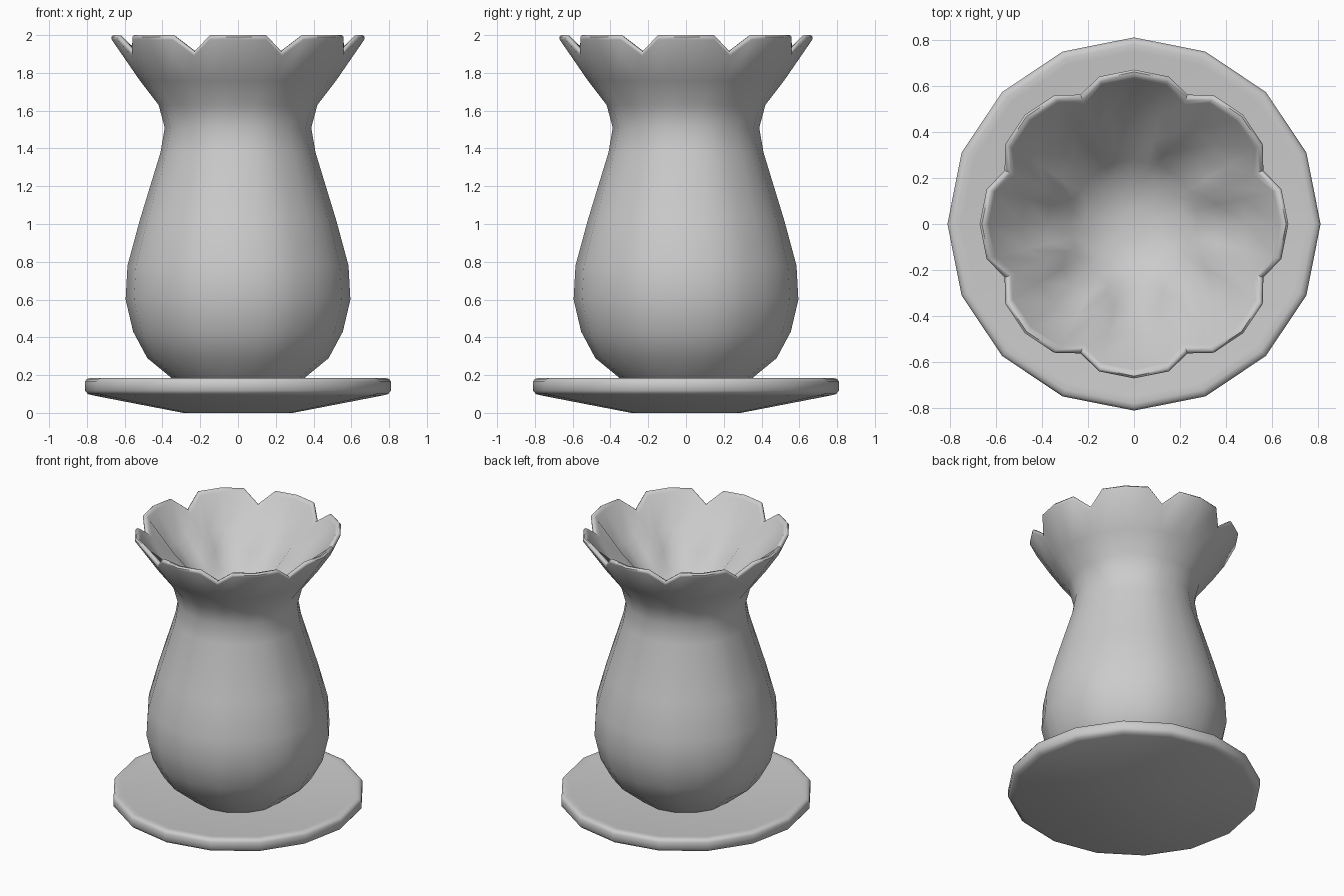
import bpy, bmesh, math
from math import sin, cos, radians

if "Cube" in bpy.data.objects:
    bpy.data.objects.remove(bpy.data.objects["Cube"])


def lathe(name, rows, columns, point, smooth=50):
    """Skin rings of points together; the first and last rows are capped."""
    bm = bmesh.new()
    rings = [[bm.verts.new(point(row, c)) for c in columns] for row in rows]
    n = len(columns)
    for a, b in zip(rings, rings[1:]):
        for i in range(n):
            j = (i + 1) % n
            bm.faces.new((a[i], a[j], b[j], b[i]))
    bm.faces.new(rings[0][::-1])
    bm.faces.new(rings[-1])
    bmesh.ops.recalc_face_normals(bm, faces=bm.faces)
    mesh = bpy.data.meshes.new(name)
    bm.to_mesh(mesh)
    bm.free()
    ob = bpy.data.objects.new(name, mesh)
    bpy.context.collection.objects.link(ob)
    bpy.ops.object.select_all(action='DESELECT')
    ob.select_set(True)
    bpy.context.view_layer.objects.active = ob
    bpy.ops.object.shade_smooth_by_angle(angle=radians(smooth))
    return ob


# Saucer: 16-sided shallow dish with a rounded rim
def saucer_point(row, deg):
    r, z = row
    return r * cos(radians(deg)), r * sin(radians(deg)), z


saucer_rows = [(0.29, 0), (0.77, 0.093), (0.795, 0.1), (0.81, 0.118), (0.81, 0.165),
               (0.8, 0.18), (0.78, 0.185), (0.75, 0.182), (0.28, 0.145)]
lathe("saucer", saucer_rows, [i * 22.5 for i in range(16)], saucer_point)


# Vase: 16-sided body opening into eight petals
# Each row: radius, height, how far the notch pulls in, how far it pulls down
vase_rows = [
    (0.29, 0.13, 0, 0), (0.34, 0.175, 0, 0), (0.48, 0.29, 0, 0), (0.555, 0.43, 0, 0),
    (0.595, 0.60, 0, 0), (0.585, 0.78, 0, 0), (0.52, 1.02, 0, 0), (0.41, 1.38, 0, 0),
    (0.388, 1.51, 0, 0), (0.42, 1.63, 0, 0), (0.52, 1.76, 0, 0),
    # petal lip
    (0.668, 1.975, 0.06, 0.085), (0.67, 1.99, 0.062, 0.085),
    (0.66, 2.0, 0.062, 0.085), (0.645, 1.997, 0.065, 0.085), (0.632, 1.98, 0.07, 0.085),
    # hollow petals inside, with ridges below the notches
    (0.49, 1.79, 0.075, 0), (0.38, 1.69, 0.06, 0), (0.28, 1.59, 0, 0),
    # shallow bowl in the throat
    (0.22, 1.545, 0, 0), (0.15, 1.51, 0, 0), (0.07, 1.49, 0, 0)]


def vase_point(row, deg):
    r, z, pull, drop = row
    step = deg % 45
    if step == 22.5:                        # notch between petals
        r, z = r - pull, z - drop
    elif step:                              # shoulder of a petal, on the facet
        off = step % 22.5 - 11.25
        r *= cos(radians(11.25)) / cos(radians(off))
    return r * cos(radians(deg)), r * sin(radians(deg)), z


vase_columns = [45 * k + s for k in range(8) for s in (0, 13.2, 22.5, 31.8)]
lathe("vase", vase_rows, vase_columns, vase_point)
